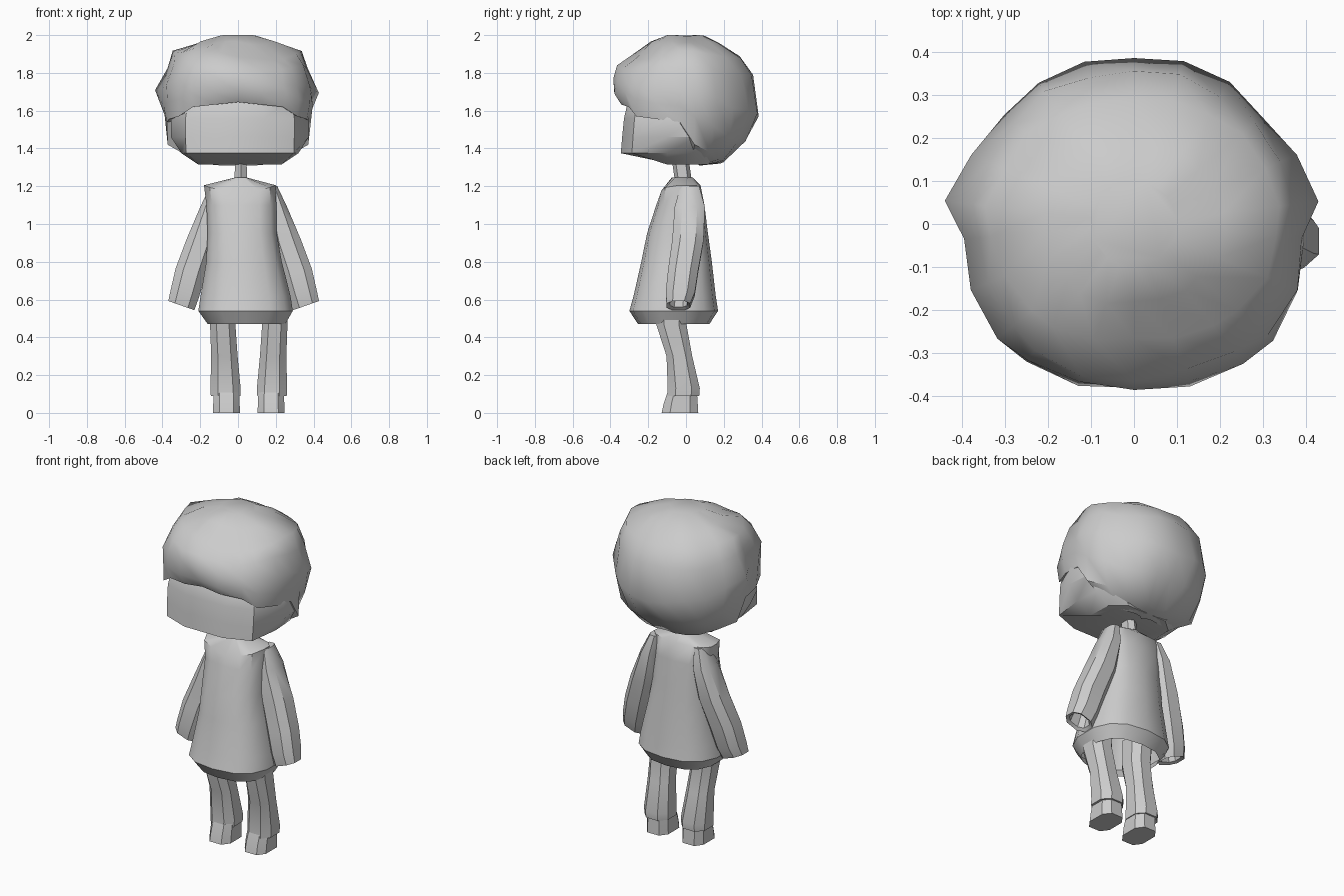
import bpy, bmesh, random
from math import sin, cos, radians, pi, copysign

random.seed(4)


def make(name, rings, cap_start=True, cap_end=True, angle=35):
    """Skin a list of equally sized point rings into one object."""
    bm = bmesh.new()
    vr = [[bm.verts.new(p) for p in ring] for ring in rings]
    n = len(vr[0])
    for a, b in zip(vr, vr[1:]):
        for i in range(n):
            j = (i + 1) % n
            bm.faces.new((a[i], a[j], b[j], b[i]))
    if cap_start:
        bm.faces.new(vr[0][::-1])
    if cap_end:
        bm.faces.new(vr[-1])
    bmesh.ops.recalc_face_normals(bm, faces=bm.faces)
    me = bpy.data.meshes.new(name)
    bm.to_mesh(me)
    bm.free()
    ob = bpy.data.objects.new(name, me)
    bpy.context.collection.objects.link(ob)
    bpy.ops.object.select_all(action='DESELECT')
    ob.select_set(True)
    bpy.context.view_layer.objects.active = ob
    bpy.ops.object.shade_smooth_by_angle(angle=radians(angle))
    return ob


def oval(cx, cy, z, rx, ry, n=8, power=0.8, tilt=0.0):
    """Rounded-box ring; tilt raises the +x side."""
    pts = []
    for i in range(n):
        a = 2 * pi * (i + 0.5) / n
        x = rx * copysign(abs(cos(a)) ** power, cos(a)) / cos(pi / n) ** power
        y = ry * copysign(abs(sin(a)) ** power, sin(a)) / cos(pi / n) ** power
        pts.append((cx + x, cy + y, z + tilt * x))
    return pts


def mirrored(rings, centre):
    return [[(2 * centre - x, y, z) for x, y, z in r] for r in rings]


# head: gently curved face, widening cheeks, back hidden by the hair
def head_ring(z, front_x, front_y, side_x, back_y):
    half = [(front_x * 0.45, front_y), (front_x, front_y * 0.83),
            (side_x, -0.1), (side_x * 0.97, 0.05), (side_x * 0.6, back_y)]
    pts = half + [(-x, y) for x, y in half[::-1]]
    return [(x + 0.01, y, z) for x, y in pts]


make("head", [head_ring(1.315, 0.16, -0.06, 0.22, 0.12),
              head_ring(1.375, 0.285, -0.345, 0.31, 0.16),
              head_ring(1.46, 0.288, -0.338, 0.365, 0.2),
              head_ring(1.56, 0.288, -0.328, 0.365, 0.2),
              head_ring(1.66, 0.27, -0.305, 0.33, 0.2),
              head_ring(1.78, 0.15, -0.2, 0.24, 0.15)], angle=32)

# hair: radius/height profiles at angles measured from the front
PROFILES = [
    (0, [(.1, 2.0), (.18, 1.965), (.265, 1.885), (.365, 1.84),
         (.385, 1.77), (.38, 1.70), (.34, 1.645), (.28, 1.66)]),
    (38, [(.1, 2.0), (.2, 1.955), (.30, 1.89), (.37, 1.83),
          (.40, 1.76), (.405, 1.69), (.385, 1.62), (.34, 1.65)]),
    (50, [(.1, 2.0), (.2, 1.955), (.32, 1.90), (.375, 1.84),
          (.41, 1.75), (.42, 1.67), (.41, 1.57), (.36, 1.59)]),
    (85, [(.1, 1.995), (.21, 1.965), (.34, 1.915), (.37, 1.83),
          (.40, 1.72), (.39, 1.62), (.378, 1.54), (.33, 1.545)]),
    (97, [(.1, 1.995), (.21, 1.965), (.345, 1.915), (.375, 1.83),
          (.437, 1.70), (.39, 1.58), (.375, 1.42), (.2, 1.32)]),
    (130, [(.1, 2.0), (.2, 1.955), (.32, 1.89), (.37, 1.79),
           (.395, 1.62), (.355, 1.45), (.26, 1.34), (.12, 1.31)]),
    (180, [(.1, 1.995), (.18, 1.955), (.29, 1.88), (.355, 1.79),
           (.385, 1.57), (.31, 1.45), (.18, 1.32), (.06, 1.31)])]


def hair_point(deg, k):
    d = abs(deg)
    for (a0, p0), (a1, p1) in zip(PROFILES, PROFILES[1:]):
        if d <= a1:
            t = (d - a0) / (a1 - a0)
            return [u + (v - u) * t for u, v in zip(p0[k], p1[k])]


half_angles = [19, 38, 50, 68, 85, 97, 113, 130, 146, 163]
columns = [0] + half_angles + [180] + [-a for a in half_angles[::-1]]
hair = []
for k in range(8):
    ring = []
    for deg in columns:
        r, z = hair_point(deg, k)
        if 0 < k < 6 and deg not in (0, 180):
            r += random.uniform(-0.01, 0.007)
            z += random.uniform(-0.01, 0.01)
        # swept fringe: ridge is higher on one side
        if abs(deg) < 60 and 1 < k < 5:
            z -= 0.03 * sin(radians(deg))
        ring.append((r * sin(radians(deg)), -r * cos(radians(deg)), z))
    hair.append(ring)
make("hair", hair, cap_end=False, angle=50)

# neck
make("neck", [oval(0.015, -0.01, 1.2, 0.035, 0.04, 6),
              oval(0.015, -0.03, 1.34, 0.03, 0.04, 6)])

# sweater: open hem, dropped front neckline
body = [oval(*s, n=14) for s in [
    (0.045, -0.065, 0.47, 0.205, 0.185), (0.04, -0.065, 0.54, 0.25, 0.23),
    (0.04, -0.06, 0.62, 0.238, 0.213), (0.032, -0.05, 0.80, 0.2, 0.183),
    (0.022, -0.045, 0.95, 0.183, 0.158), (0.018, -0.03, 1.10, 0.185, 0.125),
    (0.01, -0.01, 1.205, 0.19, 0.085), (0.015, -0.02, 1.245, 0.035, 0.055)]]
body[6] = [(x, y - 0.04, z - 0.055 * (1 - abs(x - 0.01) / 0.2)) if y < -0.04
           else (x, y, z) for x, y, z in body[6]]
make("sweater", body, cap_start=False, angle=38)

# sleeves with recessed cuffs
sleeve = [oval(*s, n=8, tilt=t) for s, t in [
    ((0.178, 0.02, 1.2, 0.03, 0.05), 0), ((0.205, 0.02, 1.09, 0.055, 0.08), 0),
    ((0.255, 0.01, 0.91, 0.078, 0.083), .1),
    ((0.31, -0.015, 0.75, 0.08, 0.08), .2),
    ((0.342, -0.03, 0.63, 0.075, 0.077), .25),
    ((0.36, -0.04, 0.568, 0.069, 0.062), .35),
    ((0.357, -0.04, 0.578, 0.052, 0.046), .35),
    ((0.335, -0.03, 0.66, 0.045, 0.042), .2)]]
make("right_sleeve", sleeve)
make("left_sleeve", mirrored(sleeve, 0.03))

# trouser legs and shoes
leg = [oval(*s) for s in [
    (0.197, -0.07, 0.62, 0.07, 0.085), (0.195, -0.078, 0.47, 0.067, 0.08),
    (0.186, -0.035, 0.30, 0.07, 0.068), (0.18, -0.012, 0.13, 0.08, 0.085),
    (0.18, -0.015, 0.09, 0.078, 0.085), (0.178, -0.02, 0.09, 0.06, 0.07)]]
shoe = [oval(*s, power=0.7) for s in [
    (0.176, -0.02, 0.11, 0.068, 0.078), (0.175, -0.028, 0.05, 0.07, 0.09),
    (0.175, -0.032, 0.0, 0.071, 0.097)]]
for part, rings in (("leg", leg), ("shoe", shoe)):
    make("right_" + part, rings)
    make("left_" + part, mirrored(rings, 0.057))
